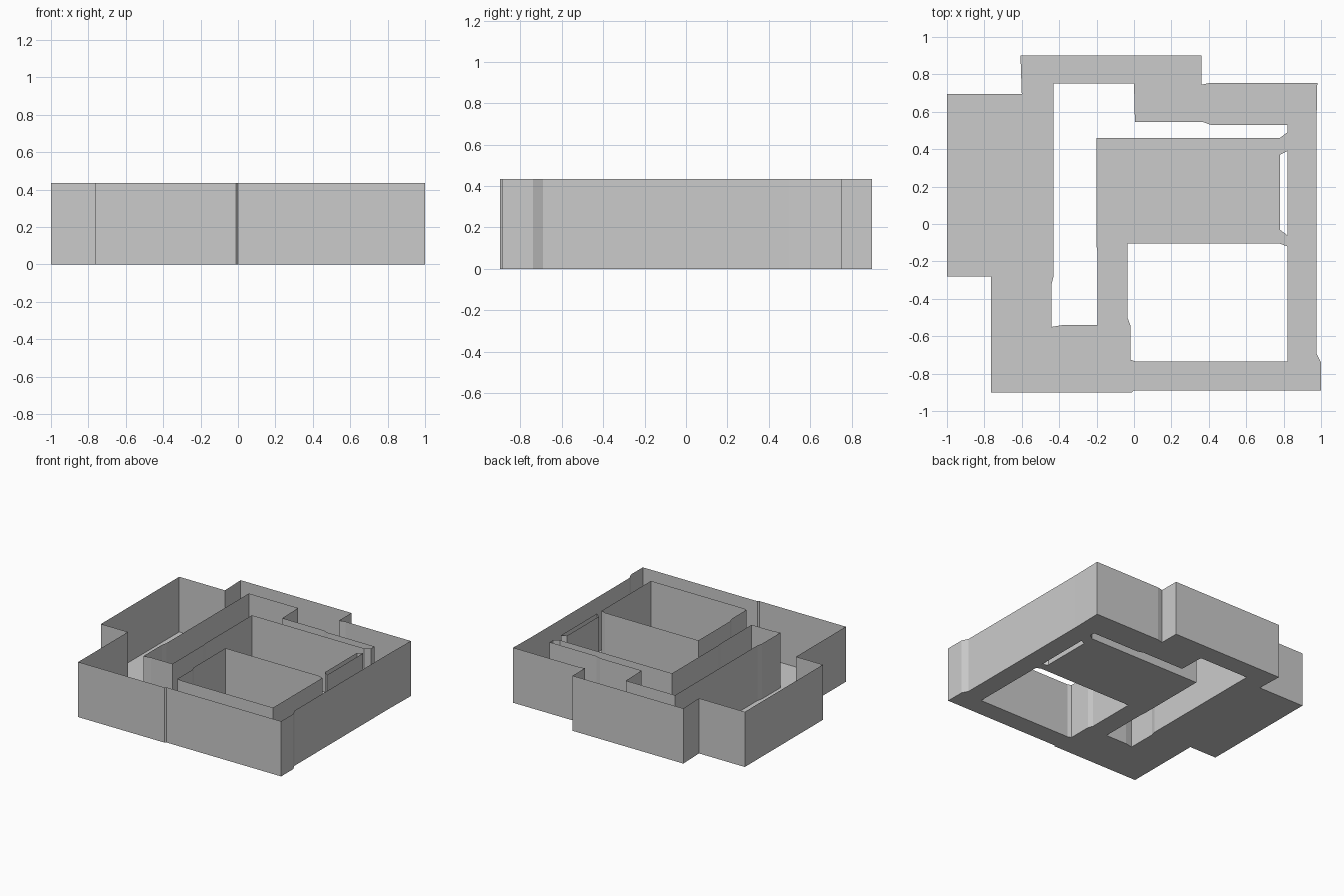
import bpy, bmesh

if "Cube" in bpy.data.objects:
    bpy.data.objects.remove(bpy.data.objects["Cube"])

HEIGHT = 0.435

# Outer outline of the building plan
outer = [(-1, 0.695), (-0.6, 0.695), (-0.607, 0.9), (0.36, 0.9), (0.36, 0.745),
         (0.41, 0.755), (0.98, 0.755), (0.975, 0.5), (0.975, -0.69), (1, -0.74),
         (1, -0.89), (0, -0.89), (-0.01, -0.9), (-0.765, -0.9), (-0.765, -0.28), (-1, -0.28)]

# L-shaped court, square court and narrow slit, left open in the floor
l_court = [(-0.43, 0.75), (0, 0.75), (0.005, 0.545), (0.37, 0.545), (0.41, 0.53),
           (0.82, 0.53), (0.82, 0.49), (0.78, 0.46), (-0.2, 0.46), (-0.2, -0.12),
           (-0.195, -0.15), (-0.195, -0.54), (-0.38, -0.54), (-0.44, -0.55),
           (-0.44, -0.32), (-0.43, -0.28)]
square_court = [(-0.035, -0.105), (0.78, -0.105), (0.82, -0.12), (0.82, -0.735),
                (0.01, -0.735), (-0.02, -0.725), (-0.02, -0.54), (-0.035, -0.5)]
slit = [(0.78, 0.37), (0.82, 0.39), (0.82, -0.06), (0.78, -0.03)]
loops = [outer, l_court, square_court, slit]


def add_loops(bm):
    """Draw every outline as a closed loop of edges at ground level."""
    edges = []
    for pts in loops:
        vs = [bm.verts.new((x, y, 0)) for x, y in pts]
        edges += [bm.edges.new((a, b)) for a, b in zip(vs, vs[1:] + vs[:1])]
    return edges


def finish(bm, name):
    mesh = bpy.data.meshes.new(name)
    bm.to_mesh(mesh)
    bm.free()
    obj = bpy.data.objects.new(name, mesh)
    bpy.context.collection.objects.link(obj)


# Floor: outline filled around the openings, facing down
bm = bmesh.new()
bmesh.ops.triangle_fill(bm, edges=add_loops(bm), use_beauty=True, normal=(0, 0, -1))
for f in bm.faces:
    f.normal_update()
    if f.normal.z > 0:
        f.normal_flip()
finish(bm, "floor")

# Walls: thin sheets rising from every outline, open at the top
bm = bmesh.new()
for pts in loops:
    low = [bm.verts.new((x, y, 0)) for x, y in pts]
    top = [bm.verts.new((x, y, HEIGHT)) for x, y in pts]
    for i in range(len(pts)):
        j = (i + 1) % len(pts)
        quad = (low[i], low[j], top[j], top[i])
        # outlines run clockwise: outer walls face out, court walls face the court
        bm.faces.new(quad[::-1] if pts is outer else quad)
finish(bm, "walls")
